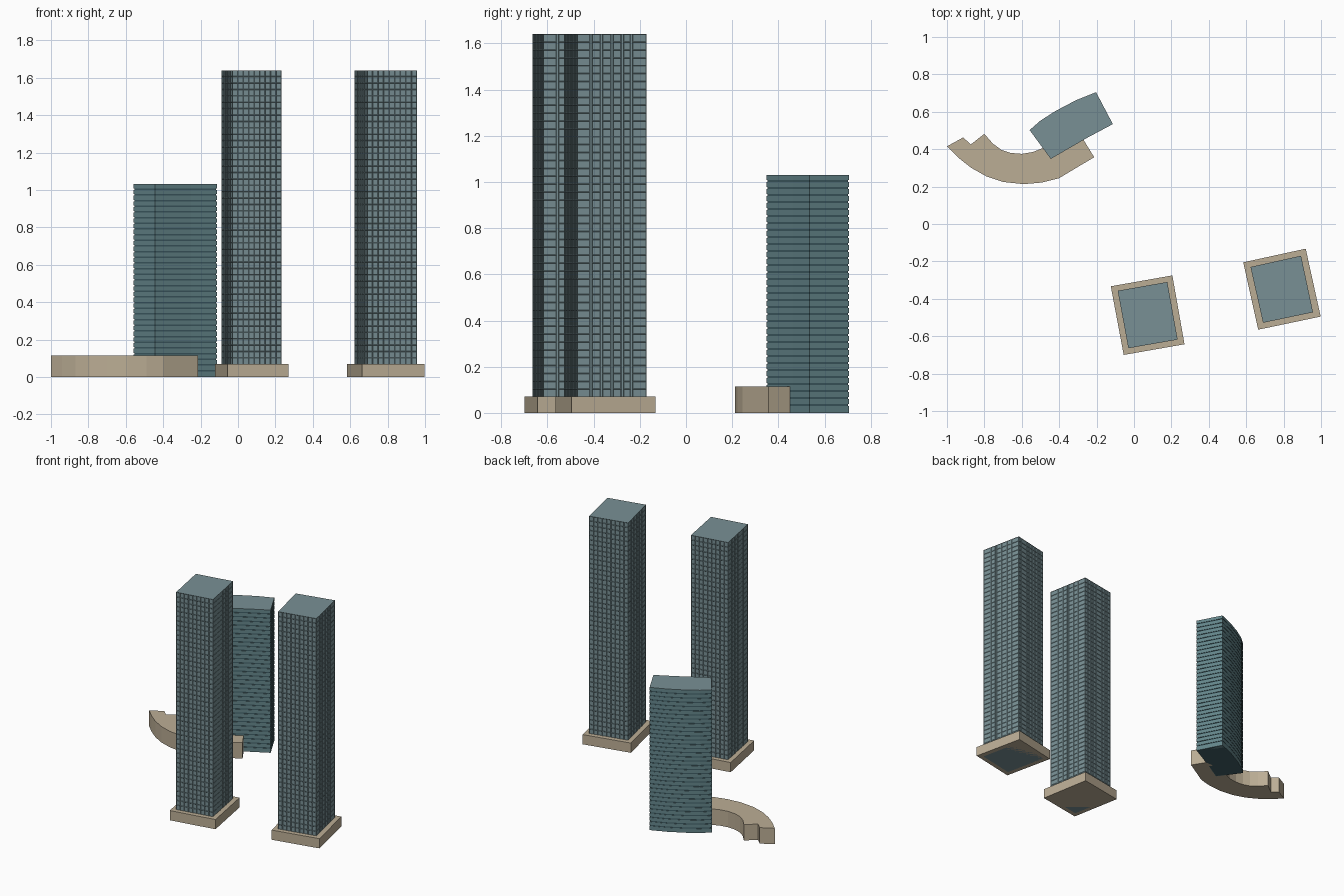
import bpy, bmesh
from mathutils import Vector

if "Cube" in bpy.data.objects:
    bpy.data.objects.remove(bpy.data.objects["Cube"])


def material(name, rgb):
    m = bpy.data.materials.new(name)
    m.diffuse_color = (*rgb, 1)
    m.use_nodes = True
    m.node_tree.nodes["Principled BSDF"].inputs["Base Color"].default_value = m.diffuse_color
    return m


TAN = material("tan_stone", (0.50, 0.42, 0.30))
GLASS = material("blue_grey_glass", (0.19, 0.28, 0.30))
FLOOR = material("teal_floor", (0.13, 0.24, 0.26))
DARK = material("dark_teal_band", (0.05, 0.11, 0.13))


def finish(bm, name, mat):
    bmesh.ops.recalc_face_normals(bm, faces=bm.faces[:])
    me = bpy.data.meshes.new(name)
    bm.to_mesh(me)
    bm.free()
    ob = bpy.data.objects.new(name, me)
    bpy.context.collection.objects.link(ob)
    me.materials.append(mat)
    return ob


def add_prism(bm, pts, z0, z1):
    lo = [bm.verts.new((x, y, z0)) for x, y in pts]
    hi = [bm.verts.new((x, y, z1)) for x, y in pts]
    bm.faces.new(lo[::-1])
    bm.faces.new(hi)
    for i in range(len(pts)):
        j = (i + 1) % len(pts)
        bm.faces.new((lo[i], lo[j], hi[j], hi[i]))


def prism(name, pts, z0, z1, mat):
    bm = bmesh.new()
    add_prism(bm, pts, z0, z1)
    return finish(bm, name, mat)


def scaled(pts, s):
    cx = sum(p[0] for p in pts) / len(pts)
    cy = sum(p[1] for p in pts) / len(pts)
    return [(cx + (x - cx) * s, cy + (y - cy) * s) for x, y in pts]


# square tower: window grid on front and back, vertical grooves on the sides
def tower(name, pts, height, floors=48):
    bm = bmesh.new()
    windows, grooves = [], []
    even = [i / 9 for i in range(10)]
    ribs = [0]
    for c in (0.2, 0.35, 0.5, 0.65, 0.78):
        ribs += [c - 0.015, c + 0.015]
    ribs.append(1)
    for side in range(4):
        a, b = Vector(pts[side]), Vector(pts[(side + 1) % 4])
        cuts = even if side % 2 == 0 else ribs
        grid = [[bm.verts.new((*a.lerp(b, t), height * k / floors)) for t in cuts]
                for k in range(floors + 1)]
        for k in range(floors):
            for i in range(len(cuts) - 1):
                f = bm.faces.new((grid[k][i], grid[k][i + 1],
                                  grid[k + 1][i + 1], grid[k + 1][i]))
                (grooves if side % 2 and i % 2 else windows).append(f)
    bmesh.ops.inset_region(bm, faces=grooves, thickness=0.0005, depth=-0.008,
                           use_boundary=True, use_even_offset=True)
    bmesh.ops.inset_individual(bm, faces=windows, thickness=0.003, depth=-0.002)
    # roof and underside
    for z in (0, height):
        bm.faces.new([bm.verts.new((x, y, z)) for x, y in (pts if z else pts[::-1])])
    me = bpy.data.meshes.new(name)
    bm.to_mesh(me)
    bm.free()
    ob = bpy.data.objects.new(name, me)
    bpy.context.collection.objects.link(ob)
    me.materials.append(GLASS)


# footprints start at the front left corner, counter-clockwise
tower("left_tower", [(-.03, -.664), (.233, -.618), (.178, -.31), (-.087, -.357)], 1.64)
tower("right_tower", [(.69, -.528), (.957, -.472), (.893, -.17), (.623, -.23)], 1.64)
prism("left_tower_base", [(-.055, -.70), (.27, -.643), (.205, -.275), (-.124, -.333)], 0, .07, TAN)
prism("right_tower_base", [(.664, -.565), (.998, -.495), (.918, -.132), (.584, -.205)], 0, .07, TAN)

# curved-back slab building: dark core with stacked floor bands
plan = [(-.445, .348), (-.25, .461), (-.113, .534), (-.203, .705), (-.31, .662),
        (-.42, .604), (-.50, .553), (-.558, .502)]
H, N = 1.03, 34
prism("slab_core", scaled(plan, 0.98), 0, H - .01, DARK)
step = H / N
bm = bmesh.new()
for k in range(N):
    add_prism(bm, plan, k * step + (.008 if k else 0), (k + 1) * step)
finish(bm, "slab_floors", FLOOR)
prism("slab_roof", plan, H - .003, H + .001, GLASS)

# crescent podium with a notched left end
podium = [(-1, .415), (-.94, .355), (-.87, .30), (-.79, .255), (-.70, .225), (-.59, .213),
          (-.49, .222), (-.40, .245), (-.30, .305), (-.213, .357), (-.27, .45),
          (-.36, .45), (-.43, .43), (-.49, .405), (-.54, .385), (-.60, .375), (-.66, .38), (-.71, .397),
          (-.755, .43), (-.80, .482), (-.873, .425), (-.913, .463)]
prism("crescent_podium", podium, 0, .115, TAN)
